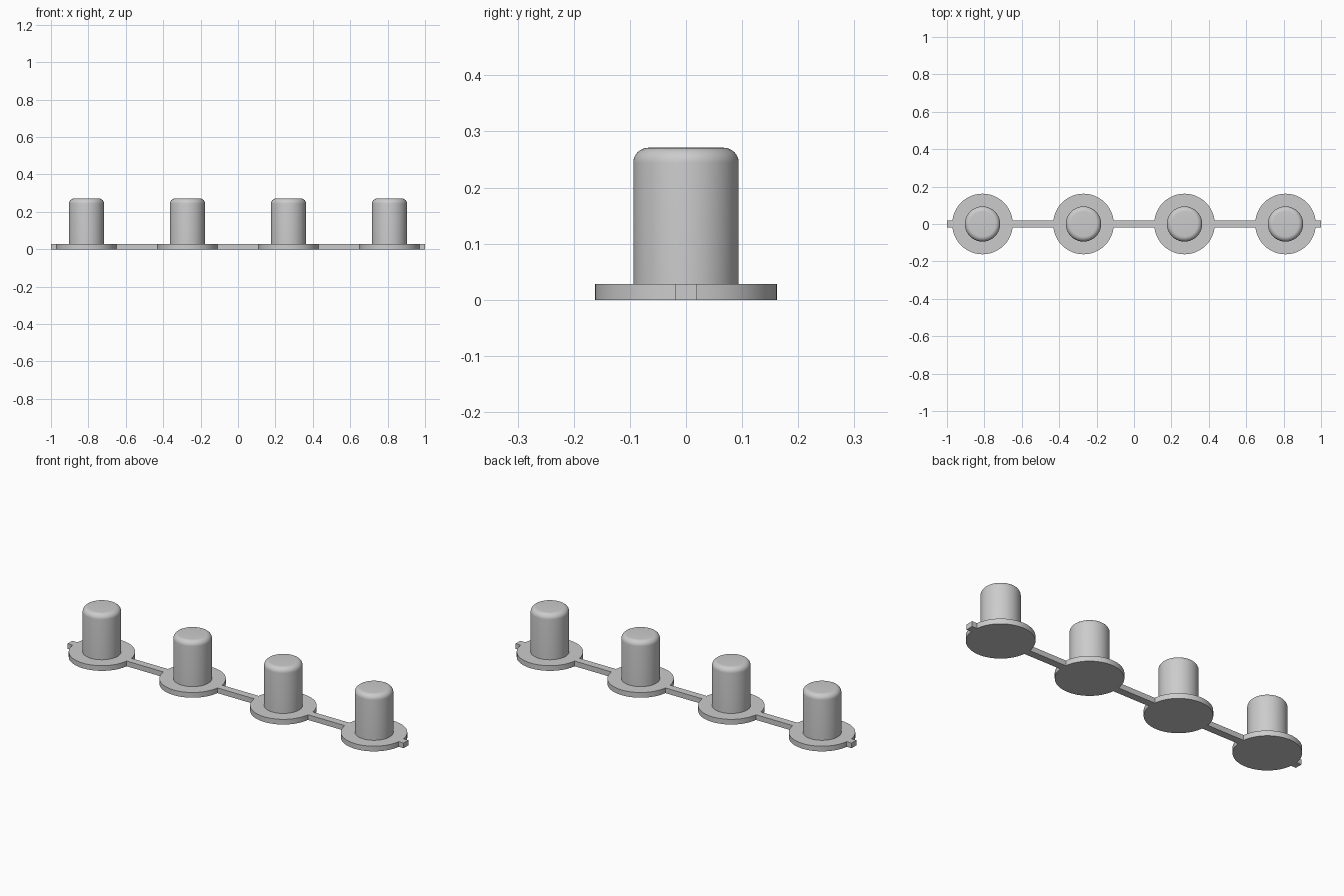
import bpy, bmesh, math

cube = bpy.data.objects.get("Cube")
if cube:
    bpy.data.objects.remove(cube, do_unlink=True)

CENTRES = (-0.81, -0.27, 0.27, 0.81)
PAD_R, PAD_H = 0.162, 0.028
BUTTON_R, TOP, FILLET = 0.094, 0.271, 0.027
STRIP = 0.02
SIDES = 64

grey = bpy.data.materials.new("plain_grey")
grey.use_nodes = True
colour = (0.6, 0.6, 0.6, 1)
grey.diffuse_color = colour
grey.node_tree.nodes["Principled BSDF"].inputs["Base Color"].default_value = colour


def finish(bm, name):
    bmesh.ops.recalc_face_normals(bm, faces=bm.faces)
    mesh = bpy.data.meshes.new(name)
    bm.to_mesh(mesh)
    bm.free()
    mesh.materials.append(grey)
    obj = bpy.data.objects.new(name, mesh)
    bpy.context.collection.objects.link(obj)
    bpy.ops.object.select_all(action='DESELECT')
    obj.select_set(True)
    bpy.context.view_layer.objects.active = obj
    bpy.ops.object.shade_smooth_by_angle(angle=math.radians(30))
    return obj


# Connected base: one outline of round pads joined by a thin strip
start = math.asin(STRIP / PAD_R)
half = [(-1, STRIP)]
for cx in CENTRES:
    for i in range(SIDES // 2 + 1):
        a = math.pi - start - (math.pi - 2 * start) * i / (SIDES // 2)
        half.append((cx + PAD_R * math.cos(a), PAD_R * math.sin(a)))
half.append((1, STRIP))
outline = half + [(x, -y) for x, y in reversed(half)]
bm = bmesh.new()
face = bm.faces.new([bm.verts.new((x, y, 0)) for x, y in outline])
ext = bmesh.ops.extrude_face_region(bm, geom=[face], use_keep_orig=True)
bmesh.ops.translate(bm, vec=(0, 0, PAD_H),
                    verts=[g for g in ext["geom"] if isinstance(g, bmesh.types.BMVert)])
finish(bm, "base_strip")

# Buttons: lathed cylinder with a rounded top edge
profile = [(BUTTON_R, PAD_H)]
for i in range(9):
    a = math.pi / 2 * i / 8
    profile.append((BUTTON_R - FILLET + FILLET * math.cos(a),
                    TOP - FILLET + FILLET * math.sin(a)))
for n, cx in enumerate(CENTRES, 1):
    bm = bmesh.new()
    rings = [[bm.verts.new((r * math.cos(math.tau * k / SIDES),
                            r * math.sin(math.tau * k / SIDES), z))
              for k in range(SIDES)] for r, z in profile]
    for low, high in zip(rings, rings[1:]):
        for k in range(SIDES):
            j = (k + 1) % SIDES
            bm.faces.new((low[k], low[j], high[j], high[k]))
    bm.faces.new(rings[-1])
    finish(bm, f"button_{n}").location.x = cx
